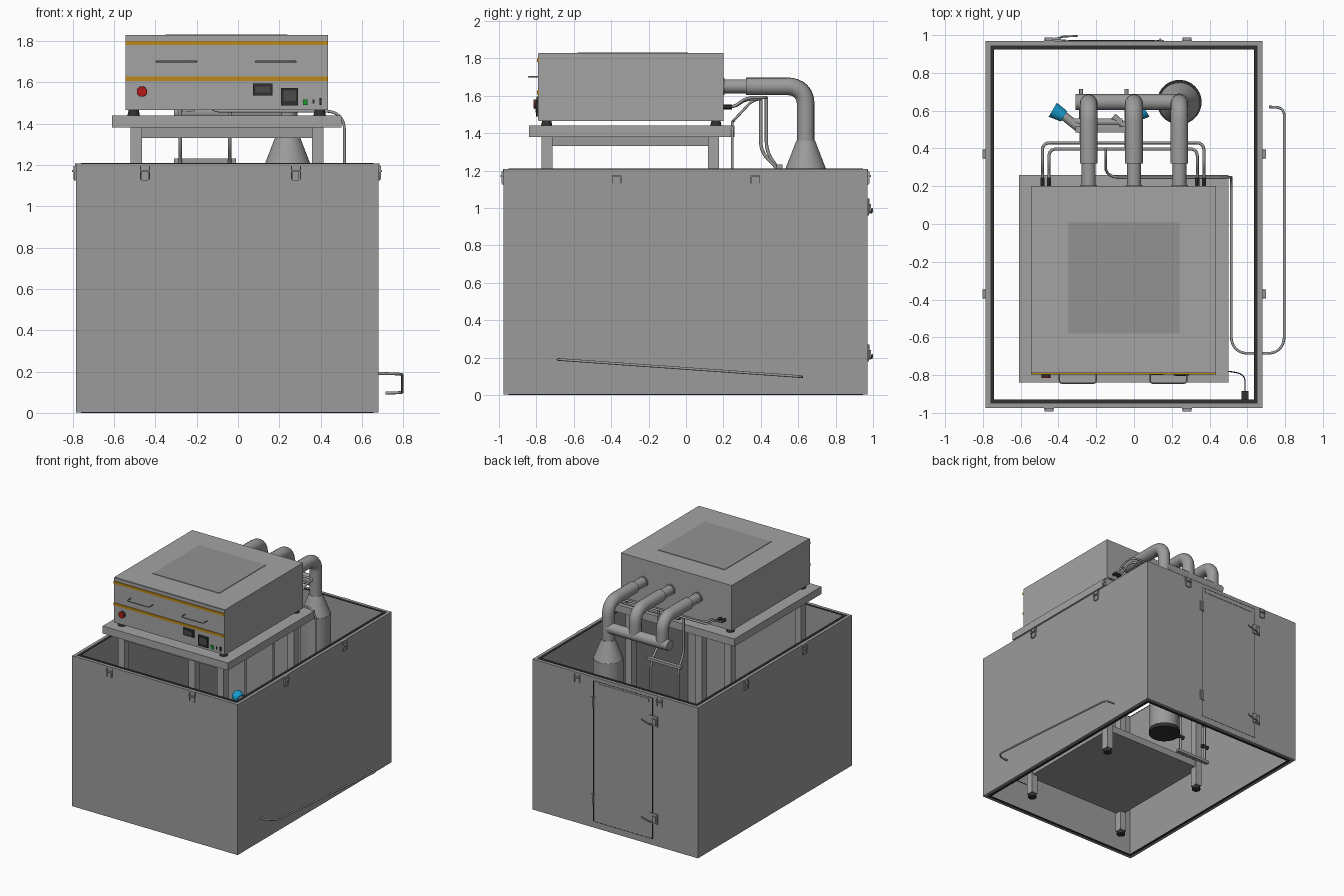
import bpy, bmesh, math
from mathutils import Vector, Matrix

if "Cube" in bpy.data.objects:
    bpy.data.objects.remove(bpy.data.objects["Cube"])

def material(name, rgb):
    m = bpy.data.materials.new(name)
    m.diffuse_color = (*rgb, 1)
    m.use_nodes = True
    m.node_tree.nodes["Principled BSDF"].inputs["Base Color"].default_value = m.diffuse_color
    return m

STEEL = material("steel", (0.33, 0.33, 0.33))
PLATE = material("plate_steel", (0.29, 0.29, 0.29))
CASE = material("case_steel", (0.37, 0.37, 0.37))
DARK = material("dark", (0.03, 0.03, 0.03))
ORANGE = material("orange", (0.50, 0.25, 0.01))
RED = material("red", (0.45, 0.01, 0.01))
GREEN = material("green", (0.01, 0.33, 0.03))
BLUE = material("blue", (0.01, 0.35, 0.65))

def finish(name, bm, mat=STEEL, smooth=False):
    bmesh.ops.recalc_face_normals(bm, faces=bm.faces)
    me = bpy.data.meshes.new(name)
    bm.to_mesh(me)
    bm.free()
    ob = bpy.data.objects.new(name, me)
    bpy.context.collection.objects.link(ob)
    me.materials.append(mat)
    if smooth:
        shade(ob)
    return ob

def shade(ob):
    bpy.ops.object.select_all(action='DESELECT')
    ob.select_set(True)
    bpy.context.view_layer.objects.active = ob
    bpy.ops.object.shade_smooth_by_angle(angle=math.radians(35))

def add_box(bm, b, xf=Matrix()):
    x0, x1, y0, y1, z0, z1 = b
    m = Matrix.Translation(((x0+x1)/2, (y0+y1)/2, (z0+z1)/2)) @ Matrix.Diagonal((x1-x0, y1-y0, z1-z0, 1))
    bmesh.ops.create_cube(bm, size=1, matrix=xf @ m)

def boxes(name, blist, mat=STEEL, xf=Matrix()):
    bm = bmesh.new()
    for b in blist:
        add_box(bm, b, xf)
    return finish(name, bm, mat)

def cyl(name, p0, p1, r0, r1=None, mat=STEEL, n=32):
    p0, p1 = Vector(p0), Vector(p1)
    d = p1 - p0
    m = Matrix.Translation((p0+p1)/2) @ d.to_track_quat('Z', 'Y').to_matrix().to_4x4()
    bm = bmesh.new()
    bmesh.ops.create_cone(bm, cap_ends=True, segments=n, radius1=r0,
                          radius2=r0 if r1 is None else r1, depth=d.length, matrix=m)
    return finish(name, bm, mat, True)

def frame(name, x0, x1, y0, y1, t, z0, z1, mat=STEEL):
    """Rectangular tube, open at top and bottom."""
    bm = bmesh.new()
    rings = []
    for z, k in ((z0, 0), (z1, 0), (z1, t), (z0, t)):
        rings.append([bm.verts.new(p) for p in ((x0+k, y0+k, z), (x1-k, y0+k, z), (x1-k, y1-k, z), (x0+k, y1-k, z))])
    for a in range(4):
        r, s = rings[a], rings[(a+1) % 4]
        for i in range(4):
            j = (i+1) % 4
            bm.faces.new((r[i], r[j], s[j], s[i]))
    return finish(name, bm, mat)

def tube(name, pts, r, bend=0.0, mat=STEEL, res=4):
    """Round pipe along a polyline with rounded corners."""
    pts = [Vector(p) for p in pts]
    path = [pts[0]]
    for a, b, c in zip(pts, pts[1:], pts[2:]):
        k = min(bend, (a-b).length*0.49, (c-b).length*0.49)
        s, e = b+(a-b).normalized()*k, b+(c-b).normalized()*k
        for i in range(9):
            t = i/8
            w = 0.87  # weighted so the corner is close to circular
            u, v, q = (1-t)**2, 2*t*(1-t)*w, t*t
            path.append((s*u + b*v + e*q)/(u+v+q))
    path.append(pts[-1])
    cu = bpy.data.curves.new(name, 'CURVE')
    cu.dimensions = '3D'
    cu.bevel_depth, cu.bevel_resolution, cu.use_fill_caps = r, res, True
    sp = cu.splines.new('POLY')
    sp.points.add(len(path)-1)
    for p, q in zip(sp.points, path):
        p.co = (*q, 1)
    ob = bpy.data.objects.new(name, cu)
    bpy.context.collection.objects.link(ob)
    bpy.ops.object.select_all(action='DESELECT')
    ob.select_set(True)
    bpy.context.view_layer.objects.active = ob
    bpy.ops.object.convert(target='MESH')
    ob = bpy.context.object
    ob.data.materials.clear()
    ob.data.materials.append(mat)
    shade(ob)

# Open enclosure with dark seals along both rims
X0, X1, Y0, Y1, H = -0.785, 0.68, -0.975, 0.97, 1.21
frame("enclosure_walls", X0, X1, Y0, Y1, 0.043, 0.003, H-0.003)
for nm, z in (("bottom", 0.0), ("top", H-0.004)):
    frame(nm+"_seal", X0+0.025, X1-0.025, Y0+0.025, Y1-0.025, 0.02, z, z+0.004, DARK)

# Toggle latches around the top rim (local -y is outwards)
latch = [(-0.027, 0.027, -0.004, 0.002, 1.165, 1.207), (-0.016, 0.016, -0.008, 0, 1.125, 1.17),
         (-0.024, -0.019, -0.012, -0.003, 1.13, 1.195), (0.019, 0.024, -0.012, -0.003, 1.13, 1.195),
         (-0.024, 0.024, -0.018, -0.004, 1.165, 1.175)]
spots = [(x, Y0, 0) for x in (-0.45, 0.28)] + [(x, Y1, 180) for x in (-0.45, 0.28)]
spots += [(X0, y, -90) for y in (-0.37, 0.37)] + [(X1, y, 90) for y in (-0.37, 0.37)]
for i, (x, y, a) in enumerate(spots):
    boxes(f"rim_latch_{i}", latch, STEEL, Matrix.Translation((x, y, 0)) @ Matrix.Rotation(math.radians(a), 4, 'Z'))

# Service door on the back: dark gap lines, hinges and lever catches
boxes("door_gap", [(0.137, 0.142, Y1-0.002, Y1+0.001, 0.05, 1.18), (-0.385, -0.38, Y1-0.002, Y1+0.001, 0.05, 1.18),
                   (-0.38, 0.137, Y1-0.002, Y1+0.001, 0.05, 0.054), (-0.38, 0.137, Y1-0.002, Y1+0.001, 1.176, 1.18)], DARK)
boxes("door_top_strip", [(-0.35, 0.11, Y1-0.002, Y1+0.003, 1.14, 1.165)])
for nm, z in (("lower", 0.22), ("upper", 1.0)):
    boxes(nm+"_door_hinge", [(0.12, 0.16, Y1, Y1+0.005, z-0.03, z+0.05)])
    cyl(nm+"_hinge_pin", (0.14, Y1+0.005, z-0.03), (0.14, Y1+0.005, z+0.05), 0.007, n=12)
    boxes(nm+"_door_catch", [(-0.43, -0.36, Y1, Y1+0.008, z-0.04, z+0.04), (-0.42, -0.39, Y1, Y1+0.018, z-0.03, z+0.02)])
    tube(nm+"_catch_lever", [(-0.40, Y1+0.015, z-0.02), (-0.37, Y1+0.023, z-0.025), (-0.30, Y1+0.025, z-0.005)], 0.005, 0.01)

# Support table
boxes("table_top", [(-0.61, 0.50, -0.84, 0.26, 1.38, 1.44)], CASE)
frame("table_apron", -0.51, 0.40, -0.765, 0.165, 0.035, 1.33, 1.38)
boxes("table_shelf", [(-0.51, 0.40, -0.765, 0.165, 0.185, 0.24)])
for i, x in enumerate((-0.4925, 0.385)):
    for j, y in enumerate((-0.743, 0.147)):
        boxes(f"table_leg_{i}{j}", [(x-0.028, x+0.028, y-0.03, y+0.03, 0.03, 1.38)], CASE)
        cyl(f"table_foot_{i}{j}", (x, y, 0), (x, y, 0.03), 0.032, 0.03, DARK, 16)

# Oven cabinet on rubber feet
boxes("cabinet_body", [(-0.545, 0.435, -0.785, 0.20, 1.465, 1.828)], CASE)
boxes("cabinet_front_panel", [(-0.543, 0.433, -0.79, -0.784, 1.468, 1.825)], CASE)
boxes("cabinet_top_plate", [(-0.35, 0.24, -0.58, 0.01, 1.825, 1.832)], PLATE)
for i, x in enumerate((-0.505, 0.395)):
    for j, y in enumerate((-0.745, 0.16)):
        cyl(f"cabinet_foot_{i}{j}", (x, y, 1.44), (x, y, 1.468), 0.03, 0.024, DARK, 20)
for nm, z in (("upper", 1.79), ("lower", 1.617)):
    boxes(nm+"_stripe", [(-0.545, 0.435, -0.796, -0.786, z-0.01, z+0.01)], ORANGE)
for nm, a, b in (("left", -0.395, -0.20), ("right", 0.085, 0.28)):
    tube(nm+"_handle", [(a, -0.788, 1.70), (a, -0.842, 1.70), (b, -0.842, 1.70), (b, -0.788, 1.70)], 0.004, 0.015)

# Front controls
cyl("stop_button_collar", (-0.465, -0.788, 1.555), (-0.465, -0.812, 1.555), 0.024, mat=DARK)
cyl("stop_button", (-0.465, -0.811, 1.555), (-0.465, -0.815, 1.555), 0.025, 0.024, RED)
for nm, x, z, w, h, d, m in (("controller", 0.12, 1.565, 0.095, 0.06, 0.008, DARK), ("recorder", 0.25, 1.53, 0.083, 0.083, 0.012, DARK),
                             ("power_switch", 0.326, 1.503, 0.022, 0.028, 0.008, GREEN),
                             ("indicator", 0.365, 1.507, 0.008, 0.02, 0.006, DARK), ("socket", 0.40, 1.507, 0.01, 0.032, 0.008, DARK)):
    boxes(nm, [(x-w/2, x+w/2, -0.79-d, -0.787, z-h/2, z+h/2)], m)
SCREEN = material("screen", (0.07, 0.07, 0.07))
boxes("controller_screen", [(0.085, 0.155, -0.80, -0.797, 1.55, 1.58)], SCREEN)
boxes("recorder_screen", [(0.22, 0.28, -0.804, -0.801, 1.51, 1.56)], SCREEN)

# Three exhaust pipes joined by a header, feeding a tall flue
for i, x in enumerate((-0.24, 0.0, 0.24)):
    cyl(f"exhaust_flange_{i}", (x, 0.198, 1.65), (x, 0.207, 1.65), 0.045)
    cyl(f"exhaust_stub_{i}", (x, 0.20, 1.65), (x, 0.33, 1.65), 0.037)
    tube(f"exhaust_pipe_{i}", [(x, 0.32, 1.65), (x, 0.64, 1.65), (x, 0.64, 1.34 if x > 0.1 else 1.455)], 0.047, 0.10, res=6)
cyl("exhaust_header", (-0.31, 0.645, 1.455), (0.24, 0.645, 1.455), 0.042)
cyl("flue_cone", (0.24, 0.64, 1.21), (0.24, 0.64, 1.36), 0.108, 0.05, n=40)
cyl("flue_body", (0.24, 0.64, 0.004), (0.24, 0.64, 1.21), 0.110, n=40)
cyl("flue_base_ring", (0.24, 0.645, 0), (0.24, 0.645, 0.03), 0.118, mat=DARK, n=40)

# Cooling water loops behind the cabinet
for nm, a, b, y, z in (("outer", -0.485, 0.37, 0.43, 1.59), ("inner", -0.45, 0.335, 0.397, 1.582)):
    tube(nm+"_water_loop", [(a, 0.20, 1.54), (a, 0.26, 1.54), (a, 0.32, z), (a, y, z), (b, y, z), (b, 0.32, z), (b, 0.26, 1.54), (b, 0.20, 1.54)], 0.008, 0.04)
    for k, x in enumerate((a, b)):
        cyl(f"{nm}_water_fitting_{k}", (x, 0.20, 1.54), (x, 0.245, 1.54), 0.013, mat=DARK, n=6)

# Water manifold: two risers on bars, with angled blue valves
boxes("manifold_bars", [(-0.31, -0.01, 0.485, 0.515, z, z+0.022) for z in (0.0, 1.21)])
for i, (x, y) in enumerate(((-0.28, 0.43), (-0.04, 0.40))):
    tube(f"water_riser_{i}", [(x, y, 1.585), (x, y, 1.30), (x, 0.50, 1.20), (x, 0.50, 0.01)], 0.009, 0.05)
    cyl(f"riser_valve_{i}", (x-0.03, 0.50, 0.14), (x+0.03, 0.50, 0.14), 0.016, mat=DARK, n=16)
    vx = (-0.40, 0.03)[i]
    s = (-1, 1)[i]
    cyl(f"valve_body_{i}", (x, 0.50, 0.38), (vx-0.025*s, 0.575, 0.38), 0.024, n=16)
    cyl(f"valve_arm_{i}", (x, 0.51, 0.38), (x-0.07*s, 0.57, 0.38), 0.018, n=16)
    cyl(f"valve_head_{i}", (vx-0.03*s, 0.57, 0.38), (vx+0.03*s, 0.605, 0.38), 0.032, 0.043, BLUE, 16)
    cyl(f"valve_neck_{i}", (x, 0.50, 0.32), (x, 0.50, 0.44), 0.022, n=6)
    cyl(f"valve_outlet_{i}", (x, 0.50, 0.32), (x, 0.715, 0.32), 0.01, n=16)
cyl("manifold_crosspipe", (-0.32, 0.54, 0.38), (-0.06, 0.54, 0.38), 0.018, n=16)

# Drain hose: over the table back, down inside, out through the right wall and round
tube("drain_hose", [(-0.15, 0.40, 1.585), (-0.15, 0.35, 1.57), (-0.15, 0.248, 1.46), (0.515, 0.248, 1.46), (0.515, 0.248, 0.20),
                    (0.515, -0.685, 0.19), (0.795, -0.685, 0.19), (0.795, 0.615, 0.098), (0.715, 0.62, 0.096)], 0.007, 0.09)

# Power cable and plug
tube("power_cable", [(0.385, -0.78, 0.12), (0.52, -0.78, 0.12), (0.588, -0.80, 0.11), (0.588, -0.89, 0.10)], 0.003, 0.05, DARK)
boxes("power_plug", [(0.57, 0.606, -0.93, -0.885, 0.08, 0.12)], DARK)
